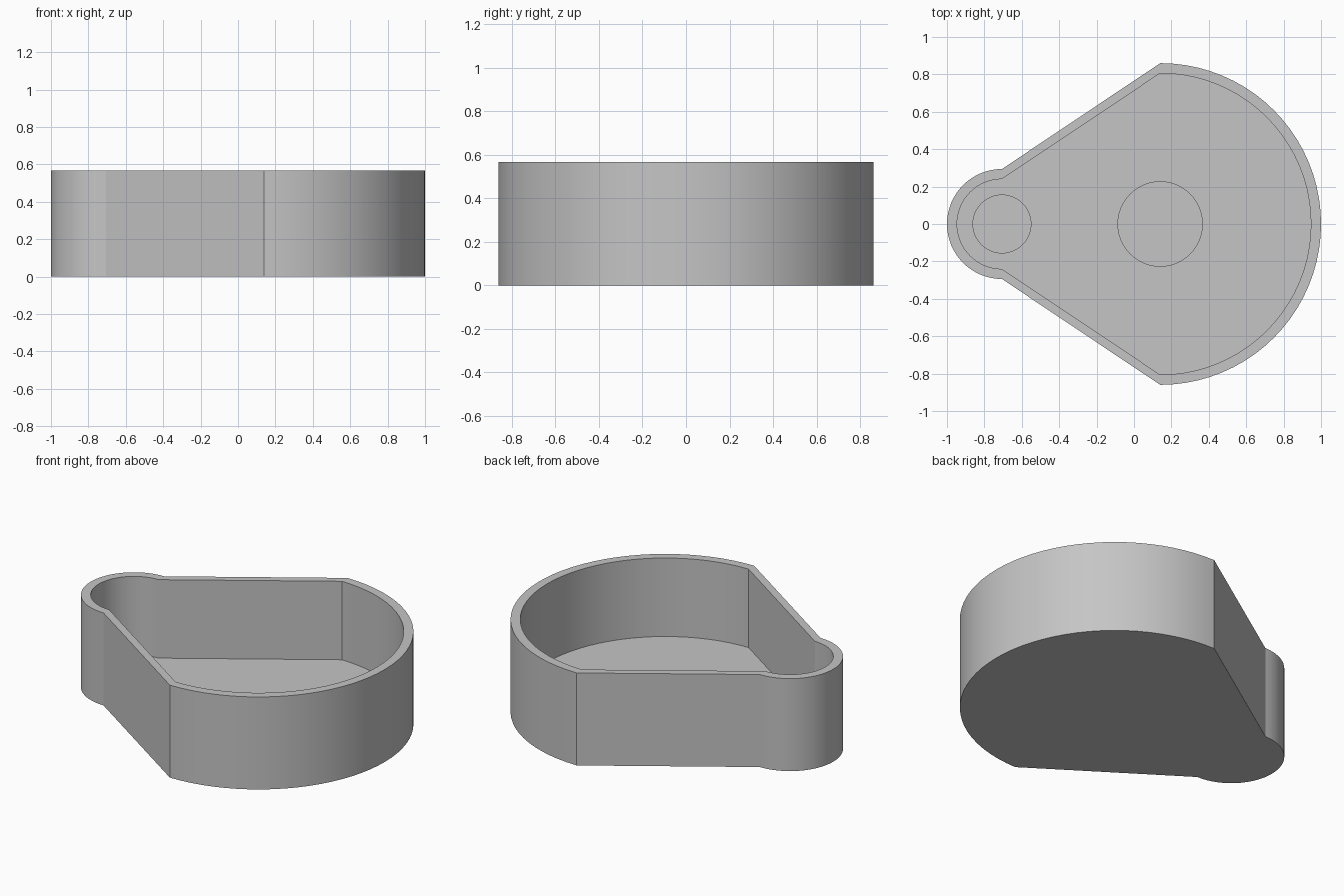
import bpy
import bmesh
from math import cos, sin, pi, radians

if "Cube" in bpy.data.objects:
    bpy.data.objects.remove(bpy.data.objects["Cube"], do_unlink=True)

BIG_X, SMALL_X = 0.14, -0.706
BIG_R, SMALL_R = 0.86, 0.294
WALL, FLOOR, HEIGHT = 0.054, 0.086, 0.567
POCKET_Z = 0.045

grey = bpy.data.materials.new("plain grey")
grey.use_nodes = True
grey.diffuse_color = (0.56, 0.56, 0.56, 1)
grey.node_tree.nodes["Principled BSDF"].inputs["Base Color"].default_value = grey.diffuse_color


def arc(cx, r, start, sweep, steps):
    return [(cx + r * cos(start + sweep * i / steps), r * sin(start + sweep * i / steps))
            for i in range(steps + 1)]


def teardrop(inset):
    """Large half circle joined by straight sides to a small half circle."""
    return (arc(BIG_X, BIG_R - inset, -pi / 2, pi, 40)
            + arc(SMALL_X, SMALL_R - inset, pi / 2, pi, 32))


def prism(name, outline, z0, z1):
    bm = bmesh.new()
    face = bm.faces.new([bm.verts.new((x, y, z0)) for x, y in outline])
    top = bmesh.ops.extrude_face_region(bm, geom=[face])["geom"]
    for v in top:
        if isinstance(v, bmesh.types.BMVert):
            v.co.z = z1
    bmesh.ops.recalc_face_normals(bm, faces=bm.faces)
    mesh = bpy.data.meshes.new(name)
    bm.to_mesh(mesh)
    bm.free()
    mesh.materials.append(grey)
    obj = bpy.data.objects.new(name, mesh)
    bpy.context.collection.objects.link(obj)
    return obj


# Solid tray body
tray = prism("tray", teardrop(0), 0, HEIGHT)

# Main cavity, then the two round pockets in its floor
cutters = [
    prism("cavity_cutter", teardrop(WALL), FLOOR, HEIGHT + 0.1),
    prism("large_pocket_cutter", arc(BIG_X, 0.226, 0, 2 * pi, 48)[:-1], POCKET_Z, 0.2),
    prism("small_pocket_cutter", arc(SMALL_X, 0.155, 0, 2 * pi, 48)[:-1], POCKET_Z, 0.2),
]

bpy.ops.object.select_all(action="DESELECT")
tray.select_set(True)
bpy.context.view_layer.objects.active = tray
for cutter in cutters:
    cutter.hide_render = True
    mod = tray.modifiers.new(cutter.name, "BOOLEAN")
    mod.operation = "DIFFERENCE"
    mod.solver = "EXACT"
    mod.object = cutter
    bpy.ops.object.modifier_apply(modifier=mod.name)
    bpy.data.objects.remove(cutter, do_unlink=True)

bpy.ops.object.shade_smooth_by_angle(angle=radians(30))
